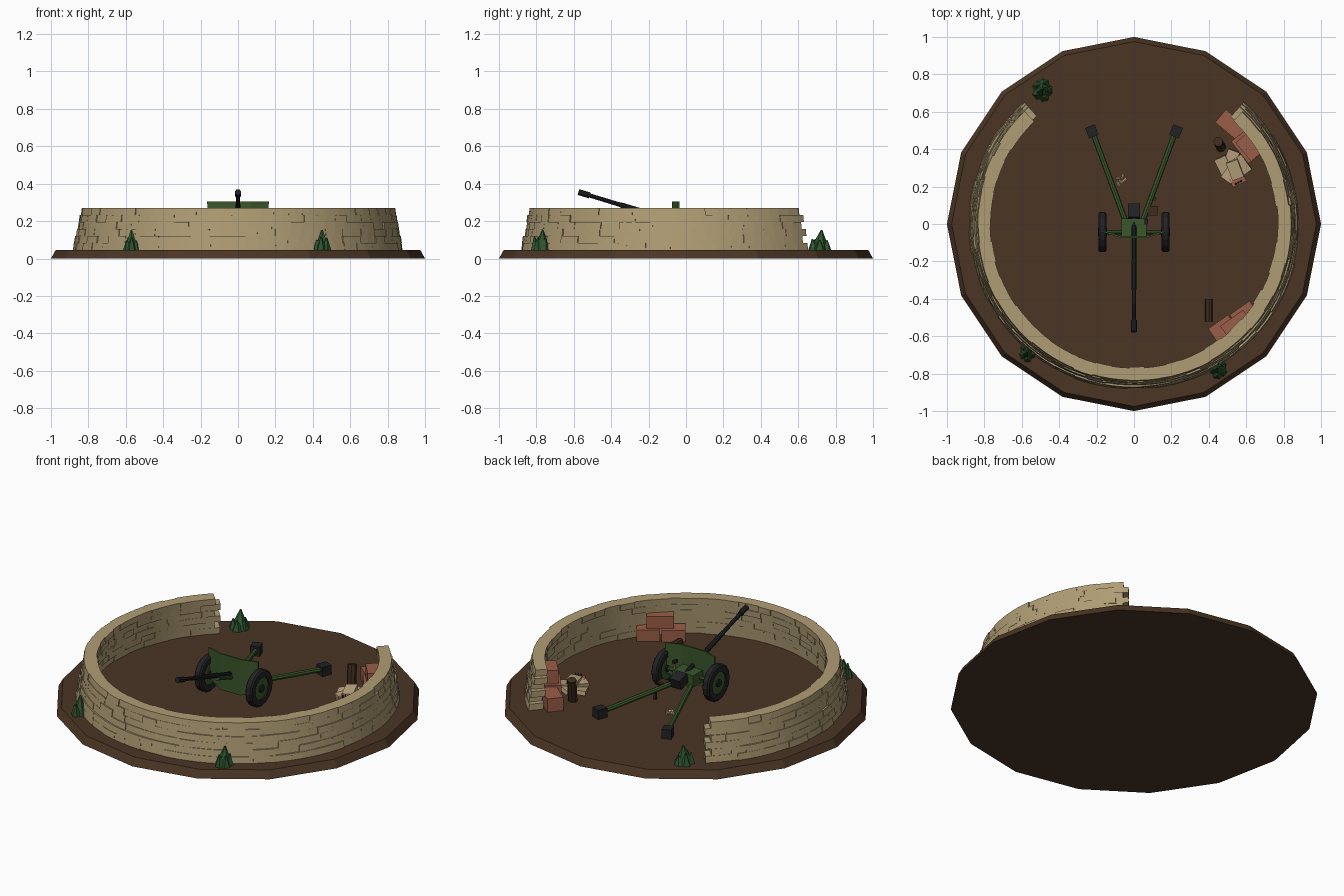
import bpy, bmesh, math, random
from mathutils import Vector, Matrix, Euler

if "Cube" in bpy.data.objects:
    bpy.data.objects.remove(bpy.data.objects["Cube"])

random.seed(4)
G = 0.045  # ground level on top of the base


def mat(name, r, g, b):
    m = bpy.data.materials.new(name)
    m.diffuse_color = (r, g, b, 1)
    m.use_nodes = True
    m.node_tree.nodes["Principled BSDF"].inputs["Base Color"].default_value = m.diffuse_color
    return m


EARTH = mat("earth brown", .070, .037, .018)
STONE = mat("sand stone", .430, .335, .175)
RED = mat("red wood", .330, .110, .065)
GREEN = mat("gun green", .042, .095, .024)
LEAF = mat("leaf green", .027, .090, .027)
BLACK = mat("iron black", .016, .016, .018)
LOG = mat("dark wood", .050, .025, .012)
PALE = mat("pale wood", .500, .370, .210)


def finish(name, bm, m):
    bmesh.ops.recalc_face_normals(bm, faces=bm.faces)
    me = bpy.data.meshes.new(name)
    bm.to_mesh(me)
    bm.free()
    me.materials.append(m)
    ob = bpy.data.objects.new(name, me)
    bpy.context.collection.objects.link(ob)
    return ob


def box(name, loc, size, m, rot=(0, 0, 0)):
    bm = bmesh.new()
    mx = (Matrix.Translation(loc) @ Euler([math.radians(a) for a in rot]).to_matrix().to_4x4()
          @ Matrix.Diagonal((*size, 1)))
    bmesh.ops.create_cube(bm, size=1, matrix=mx)
    return finish(name, bm, m)


def tube(name, a, b, r1, m, r2=None, seg=10):
    a, b = Vector(a), Vector(b)
    d = b - a
    bm = bmesh.new()
    mx = Matrix.Translation((a + b) / 2) @ d.to_track_quat('Z', 'Y').to_matrix().to_4x4()
    bmesh.ops.create_cone(bm, cap_ends=True, segments=seg, radius1=r1,
                          radius2=r1 if r2 is None else r2, depth=d.length, matrix=mx)
    return finish(name, bm, m)


def lathe_x(name, profile, centre, m, seg=16):
    """Closed (x, r) profile revolved about the x axis."""
    bm = bmesh.new()
    rings = []
    for i in range(seg):
        t = 2 * math.pi * i / seg
        rings.append([bm.verts.new((centre[0] + x, centre[1] + r * math.cos(t), centre[2] + r * math.sin(t)))
                      for x, r in profile])
    n = len(profile)
    for i in range(seg):
        p, q = rings[i], rings[(i + 1) % seg]
        for j in range(n):
            bm.faces.new((p[j], p[(j + 1) % n], q[(j + 1) % n], q[j]))
    return finish(name, bm, m)


# Earth base: 16 sides with a corner on each axis
tube("earth_base", (0, 0, 0), (0, 0, G), 1.0, EARTH, 0.975, 16)

# Horseshoe stone wall: staggered courses leaning inward, open at the back
bm = bmesh.new()
COURSES, TOP = 6, 0.27
for c in range(COURSES):
    z0 = G + (TOP - G) * c / COURSES
    z1 = G + (TOP - G) * (c + 1) / COURSES
    a = 132 + (c % 2) * 2.2
    end = 408 - (c % 2) * 2.0
    while a < end - .01:
        b = a + random.uniform(5, 9.5)
        if end - b < 4:
            b = end
        f = c / (COURSES - 1)
        ro = .882 - .040 * f + random.uniform(-.005, .004)
        ri = .800 - .030 * f + random.uniform(-.004, .004)
        sects = []
        for k in range(3):
            t = math.radians(a + (b - a) * k / 2)
            sects.append([bm.verts.new((r * math.cos(t), r * math.sin(t), z))
                          for r, z in ((ri, z0), (ro, z0), (ro - .005, z1), (ri - .003, z1))])
        for p, q in zip(sects, sects[1:]):
            for j in range(4):
                bm.faces.new((p[j], p[(j + 1) % 4], q[(j + 1) % 4], q[j]))
        bm.faces.new(sects[0])
        bm.faces.new(sects[-1][::-1])
        a = b
finish("stone_wall", bm, STONE)


# Gun barrel axis, rising to the front
def on_axis(y):
    return Vector((0, y, .18 - .305 * y))


tube("barrel", on_axis(.04), on_axis(-.54), .013, BLACK, .011)
tube("barrel_sleeve", on_axis(-.2), on_axis(-.35), .015, BLACK, .014)
tube("muzzle_brake", on_axis(-.515), on_axis(-.575), .016, BLACK)
tube("recoil_cradle", on_axis(0) - Vector((0, 0, .02)), on_axis(-.2) - Vector((0, 0, .014)), .016, GREEN)
box("breech", on_axis(.065), (.066, .075, .06), BLACK, (-17, 0, 0))
box("carriage", (0, -.02, .155), (.135, .10, .07), GREEN)

# Shield: flat middle with two swept back wings
bm = bmesh.new()
pts = ((-.165, -.045), (-.07, -.074), (.07, -.074), (.165, -.045))
cols = []
for x, y in pts:
    low = .125 if abs(x) > .1 else .09
    cols.append([bm.verts.new(p) for p in ((x * .95, y, low), (x, y, .305),
                                           (x, y + .01, .305), (x * .95, y + .01, low))])
for p, q in zip(cols, cols[1:]):
    for j in range(4):
        bm.faces.new((p[j], p[(j + 1) % 4], q[(j + 1) % 4], q[j]))
bm.faces.new(cols[0])
bm.faces.new(cols[-1][::-1])
finish("shield", bm, GREEN)

# Axle, wheels and split trails
WY, WZ = -.043, G + .107
tube("axle", (-.18, WY, WZ), (.18, WY, WZ), .012, GREEN, seg=8)
for s, side in ((-1, "left"), (1, "right")):
    c = (s * .169, WY, WZ)
    lathe_x(side + "_tire", [(-.022, .066), (-.022, .098), (-.014, .107), (.014, .107),
                             (.022, .098), (.022, .066)], c, BLACK)
    tube(side + "_wheel_disc", (c[0] - .014, WY, WZ), (c[0] + .014, WY, WZ), .067, GREEN, seg=16)
    tube(side + "_hub", (c[0] - .024, WY, WZ), (c[0] + .024, WY, WZ), .022, BLACK)
    tube(side + "_trail", (s * .04, .0, .125), (s * .215, .475, .075), .015, GREEN, seg=8)
    box(side + "_spade", (s * .225, .495, G + .028), (.055, .06, .056), BLACK, (0, 0, -s * 21))

# Gunner seat, sight and hand wheel
box("gunner_seat", (.10, .07, .125), (.05, .05, .012), LOG)
tube("seat_arm", (.05, .02, .12), (.10, .07, .118), .006, GREEN, seg=6)
tube("sight", (.065, .015, .16), (.065, .015, .235), .008, PALE, seg=6)
box("sight_head", (.065, .012, .235), (.018, .03, .018), BLACK)
tube("standing_shell", (.11, .135, G), (.11, .135, G + .06), .01, LOG, seg=8)

# Spent cases on the ground behind the gun
for i, (x, y) in enumerate(((-.085, .245), (-.06, .255), (-.07, .225), (-.05, .235), (-.085, .215))):
    t = i * 1.3
    d = Vector((math.cos(t), math.sin(t), 0)) * .014
    p = Vector((x, y, G + .008))
    tube("spent_case_%d" % i, p - d, p + d, .008, PALE, seg=6)

# Red crates stacked along the wall
box("crate_rear_low", (.52, .53, G + .04), (.15, .09, .08), RED, (0, 0, -40))
box("crate_side_low", (.60, .41, G + .045), (.15, .09, .09), RED, (0, 0, -52))
box("crate_side_top", (.615, .41, G + .13), (.13, .08, .08), RED, (0, 0, -50))
box("crate_front_low_a", (.475, -.56, G + .035), (.13, .09, .07), RED, (0, 0, 35))
box("crate_front_low_b", (.59, -.485, G + .035), (.13, .09, .07), RED, (0, 0, 35))
box("crate_front_top", (.545, -.535, G + .105), (.15, .08, .07), RED, (0, 0, 35))

# Open ammunition box with pale lids and shell tips
box("ammo_box", (.555, .235, G + .025), (.08, .05, .05), RED, (0, 0, 25))
for i in range(3):
    p = Vector((.545 + .014 * i, .215 + .007 * i, G + .05))
    tube("shell_tip_%d" % i, p, p + Vector((0, 0, .018)), .006, BLACK, 0.002, 6)
for i, (x, y, z, r) in enumerate(((.48, .31, .02, 25), (.52, .345, .025, -20), (.575, .315, .03, 35),
                                  (.52, .275, .04, -35), (.54, .29, .06, 20))):
    box("pale_slab_%d" % i, (x, y, G + z), (.065, .10, .025), PALE, (8, -6, r))

# Dark logs, one leaning upright and one lying down
tube("upright_log", (.465, .41, G), (.45, .44, G + .14), .026, LOG, seg=8)
tube("lying_log", (.40, -.52, G + .02), (.40, -.40, G + .02), .02, LOG, seg=8)

# Bushes: clusters of low cones
for i, (x, y, s) in enumerate(((-.49, .715, 1.15), (-.57, -.69, .9), (.45, -.775, 1))):
    tube("bush_%d" % i, (x, y, G), (x, y + .01, G + .108), .045 * s, LEAF, 0.004, 6)
    for k in range(5):
        t = k * 1.257 + i
        ox, oy = .024 * s * math.cos(t), .03 * s * math.sin(t)
        h = random.uniform(.05, .08)
        tube("bush_%d_tuft_%d" % (i, k), (x + ox, y + oy, G), (x + 1.2 * ox, y + 1.2 * oy, G + h),
             .028 * s, LEAF, 0.003, 5)
